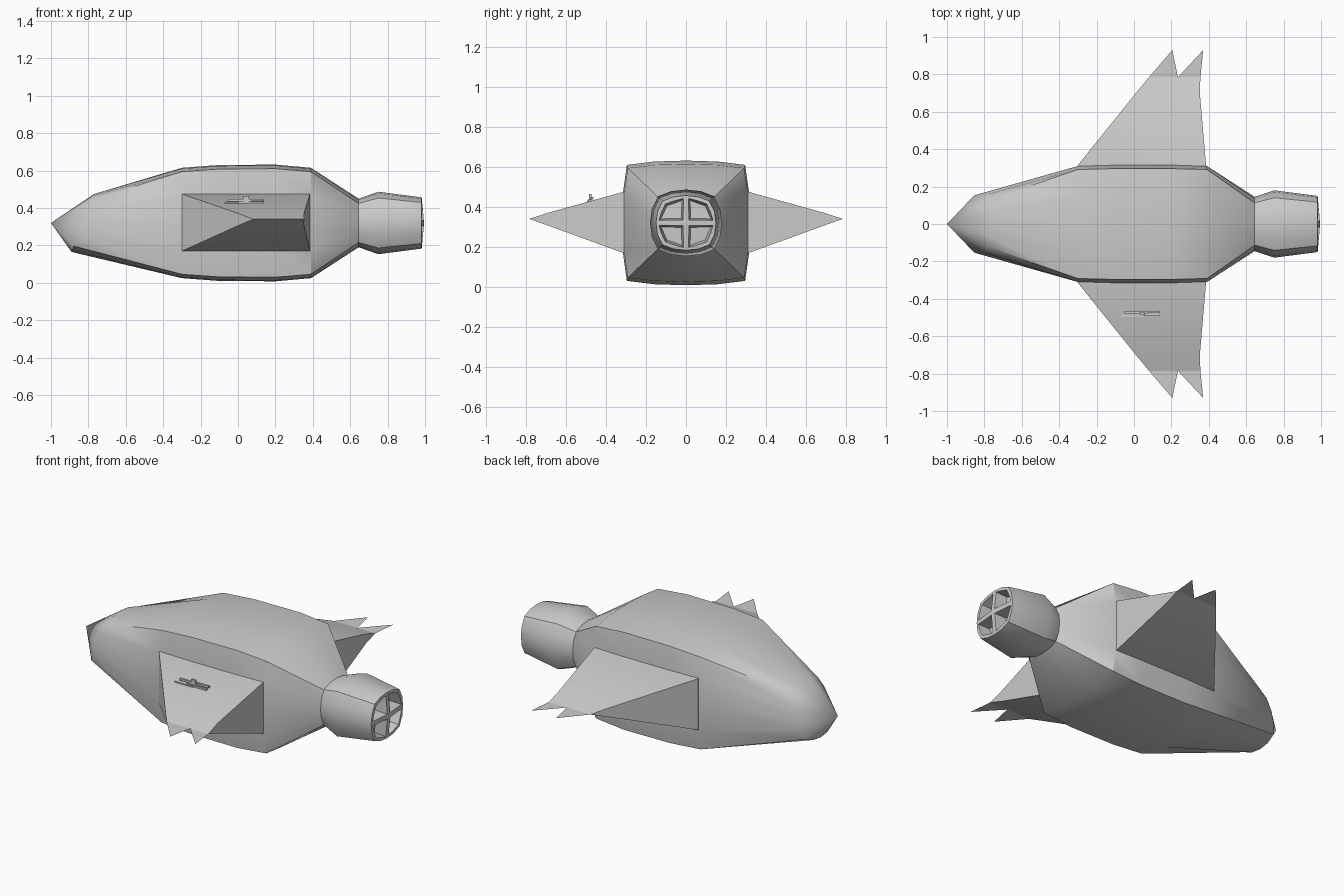
import bpy, bmesh
from mathutils import Vector

if "Cube" in bpy.data.objects:
    bpy.data.objects.remove(bpy.data.objects["Cube"])

CZ = 0.32
SQUARE = [(1, 0), (1, .5), (.94, .93), (.5, .985), (0, 1)]
ROUND = [(1, 0), (.95, .42), (.78, .8), (.42, .95), (0, 1)]


def section(x, hy, hz, quarter, shear=0):
    # 16-sided ring mirrored from a quarter outline
    q = quarter
    pts = q[:4] + [(-a, b) for a, b in q[:0:-1]] + [(-a, -b) for a, b in q[:4]] \
        + [(a, -b) for a, b in q[:0:-1]]
    return [(x + shear * b, a * hy, CZ + b * hz) for a, b in pts]


def finish(bm, name, angle=0.6):
    bmesh.ops.recalc_face_normals(bm, faces=bm.faces)
    me = bpy.data.meshes.new(name)
    bm.to_mesh(me)
    bm.free()
    ob = bpy.data.objects.new(name, me)
    bpy.context.collection.objects.link(ob)
    bpy.ops.object.select_all(action='DESELECT')
    ob.select_set(True)
    bpy.context.view_layer.objects.active = ob
    bpy.ops.object.shade_smooth_by_angle(angle=angle)
    return ob


# Fuselage and engine: one loft from pointed nose to thruster
bm = bmesh.new()
sections = [
    section(-.83, .16, .155, ROUND, .06),
    section(-.30, .31, .295, SQUARE),
    section(-.10, .315, .31, SQUARE),
    section(.20, .315, .312, SQUARE),
    section(.39, .31, .295, SQUARE),
    section(.645, .145, .13, ROUND),
    section(.75, .18, .167, ROUND),
    section(.982, .15, .137, ROUND),
]
rings = [[bm.verts.new(p) for p in s] for s in sections]
for a, b in zip(rings, rings[1:]):
    for i in range(16):
        j = (i + 1) % 16
        bm.faces.new((a[i], a[j], b[j], b[i]))
tip = bm.verts.new((-1, 0, CZ))
for i in range(16):
    bm.faces.new((tip, rings[0][(i + 1) % 16], rings[0][i]))

# Four recessed thruster openings separated by a cross rib
hub = bm.verts.new((.995, 0, CZ))
caps = []
for k in range(4):
    caps.append(bm.faces.new([hub] + [rings[-1][(4 * k + i) % 16] for i in range(5)]))
bmesh.ops.recalc_face_normals(bm, faces=bm.faces)
bmesh.ops.inset_individual(bm, faces=caps, thickness=.02)
bmesh.ops.inset_individual(bm, faces=caps, thickness=.012)
for f in caps:
    for v in f.verts:
        v.co.x -= .07
finish(bm, "fuselage")


def wing(side, name):
    # Thick root tapering to a thin line, then two flat points
    bm = bmesh.new()

    def loop(y, x0, x1, z0, z1):
        return [bm.verts.new((x, side * y, z)) for x, z in
                ((x0, z0), (x1, z0), (x1, z1), (x0, z1))]
    inner = loop(.27, -.30, .385, .17, .475)
    root = loop(.315, -.30, .385, .17, .475)
    outer = loop(.70, .01, .352, .31, .368)
    lead = bm.verts.new((.08, side * .785, .34))
    trail = bm.verts.new((.355, side * .785, .34))
    for a, b in ((inner, root), (root, outer)):
        for i in range(4):
            j = (i + 1) % 4
            bm.faces.new((a[i], a[j], b[j], b[i]))
    bm.faces.new(inner)
    bm.faces.new((outer[0], outer[1], trail, lead))
    bm.faces.new((outer[3], outer[2], trail, lead))
    bm.faces.new((outer[0], outer[3], lead))
    bm.faces.new((outer[1], outer[2], trail))
    finish(bm, name)

    bm = bmesh.new()
    for tri in (((.08, .785), (.235, .785), (.205, .93)),
                ((.235, .785), (.355, .785), (.37, .93))):
        bm.faces.new([bm.verts.new((x, side * y, .34)) for x, y in tri])
    finish(bm, name + "_points")


wing(1, "left_wing")
wing(-1, "right_wing")

# Small slim rails on the front-facing wing
bm = bmesh.new()
for x, y, z, sx, sz in ((-.01, -.49, .425, .12, .012), (.07, -.485, .43, .13, .012),
                        (.01, -.475, .442, .12, .012), (.09, -.47, .443, .1, .012),
                        (.045, -.48, .448, .03, .035)):
    r = bmesh.ops.create_cube(bm, size=1)
    bmesh.ops.scale(bm, vec=(sx, .012, sz), verts=r["verts"])
    bmesh.ops.translate(bm, vec=Vector((x, y, z)), verts=r["verts"])
finish(bm, "wing_rails")
